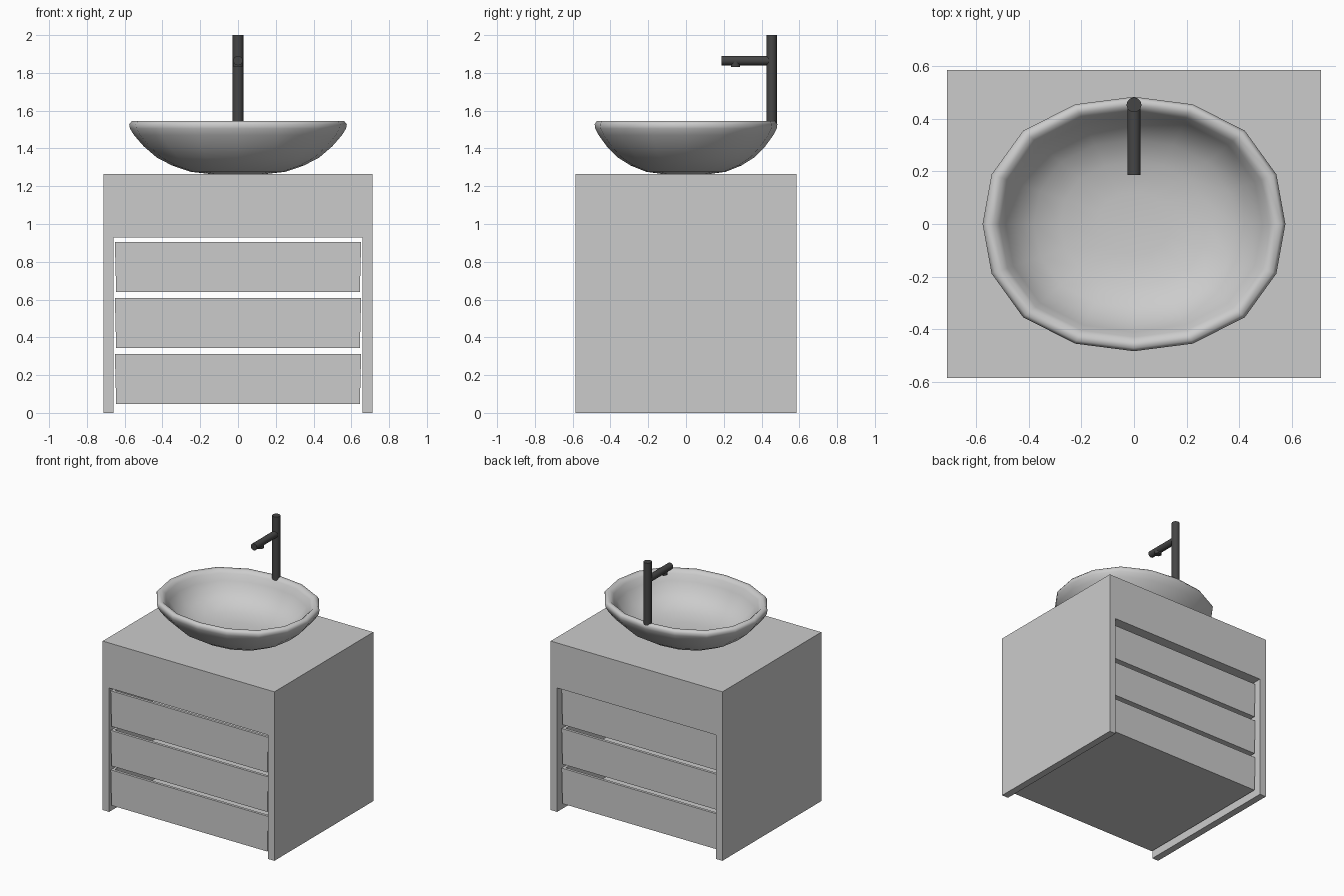
import bpy, bmesh, math
from mathutils import Matrix

if "Cube" in bpy.data.objects:
    bpy.data.objects.remove(bpy.data.objects["Cube"])


def extrude_y(name, outline, y0, y1):
    """Extrude an x-z outline along y."""
    bm = bmesh.new()
    face = bm.faces.new([bm.verts.new((x, y0, z)) for x, z in outline])
    res = bmesh.ops.extrude_face_region(bm, geom=[face])
    moved = [g for g in res["geom"] if isinstance(g, bmesh.types.BMVert)]
    bmesh.ops.translate(bm, verts=moved, vec=(0, y1 - y0, 0))
    bm.faces.ensure_lookup_table()
    return finish(name, bm)


def finish(name, bm, smooth=None):
    bmesh.ops.recalc_face_normals(bm, faces=bm.faces)
    mesh = bpy.data.meshes.new(name)
    bm.to_mesh(mesh)
    bm.free()
    obj = bpy.data.objects.new(name, mesh)
    bpy.context.collection.objects.link(obj)
    if smooth:
        bpy.ops.object.select_all(action="DESELECT")
        obj.select_set(True)
        bpy.context.view_layer.objects.active = obj
        bpy.ops.object.shade_smooth_by_angle(angle=math.radians(smooth))
    return obj


def drawer(name, z):
    """Open-topped tray, slightly narrower towards the bottom."""
    bm = bmesh.new()

    def loop(w, y0, y1, h):
        return [bm.verts.new(c) for c in ((-w, y0, h), (w, y0, h), (w, y1, h), (-w, y1, h))]

    top, t = z + 0.265, 0.02
    loops = [loop(0.645, -0.575, 0.54, z), loop(0.652, -0.575, 0.54, top),
             loop(0.652 - t, -0.575 + t, 0.54 - t, top),
             loop(0.645 - t, -0.575 + t, 0.54 - t, z + t)]
    for a, b in zip(loops, loops[1:]):
        for k in range(4):
            bm.faces.new((a[k], a[(k + 1) % 4], b[(k + 1) % 4], b[k]))
    bm.faces.new(loops[0])
    bm.faces.new(loops[-1])
    return finish(name, bm)


def tube(name, radius, start, length, axis, mat):
    """Capped cylinder starting at a point, along z or y."""
    bm = bmesh.new()
    bmesh.ops.create_cone(bm, cap_ends=True, segments=24, radius1=radius,
                          radius2=radius, depth=length)
    bmesh.ops.translate(bm, verts=bm.verts, vec=(0, 0, length / 2))
    if axis == "Y":
        bmesh.ops.rotate(bm, verts=bm.verts, matrix=Matrix.Rotation(-math.pi / 2, 3, "X"))
    bmesh.ops.translate(bm, verts=bm.verts, vec=start)
    obj = finish(name, bm, 40)
    obj.data.materials.append(mat)
    return obj


# Cabinet: thick top and two side panels, open at front and back
W, I, TOP, H = 0.711, 0.658, 0.928, 1.265
extrude_y("cabinet_body", [(-W, 0), (-I, 0), (-I, TOP), (I, TOP), (I, 0),
                           (W, 0), (W, H), (-W, H)], -0.585, 0.585)

# Three drawers
for i in range(3):
    drawer(f"drawer_{i + 1}", 0.048 + i * 0.296)

# Basin: sixteen-sided squarish oval rings, outer base over the rim to the inner floor
profile = [(0.15, 1.265), (0.25, 1.276), (0.35, 1.310), (0.43, 1.352),
           (0.50, 1.412), (0.55, 1.470), (0.572, 1.505), (0.576, 1.528),
           (0.562, 1.545), (0.535, 1.543), (0.512, 1.522), (0.488, 1.475),
           (0.445, 1.415), (0.38, 1.365), (0.28, 1.328), (0.14, 1.312)]
N, RATIO = 16, 0.84


def ring_point(r, k, z):
    a = k * math.tau / N
    r *= 1 + 0.036 * abs(math.sin(2 * a)) ** 2
    return (r * math.cos(a), r * RATIO * math.sin(a), z)


bm = bmesh.new()
rings = [[bm.verts.new(ring_point(r, k, z)) for k in range(N)] for r, z in profile]
for a, b in zip(rings, rings[1:]):
    for k in range(N):
        bm.faces.new((a[k], a[(k + 1) % N], b[(k + 1) % N], b[k]))
bm.faces.new(rings[0])
bm.faces.new(rings[-1])
finish("basin", bm, 80)

# Tap: upright, spout and outlet
dark = bpy.data.materials.new("dark_metal")
dark.diffuse_color = (0.06, 0.06, 0.06, 1)
dark.use_nodes = True
dark.node_tree.nodes["Principled BSDF"].inputs["Base Color"].default_value = dark.diffuse_color
tube("tap_upright", 0.028, (0, 0.453, 1.525), 0.475, "Z", dark)
tube("tap_spout", 0.025, (0, 0.187, 1.865), 0.266, "Y", dark)
tube("tap_outlet", 0.025, (0, 0.262, 1.832), 0.03, "Z", dark)
